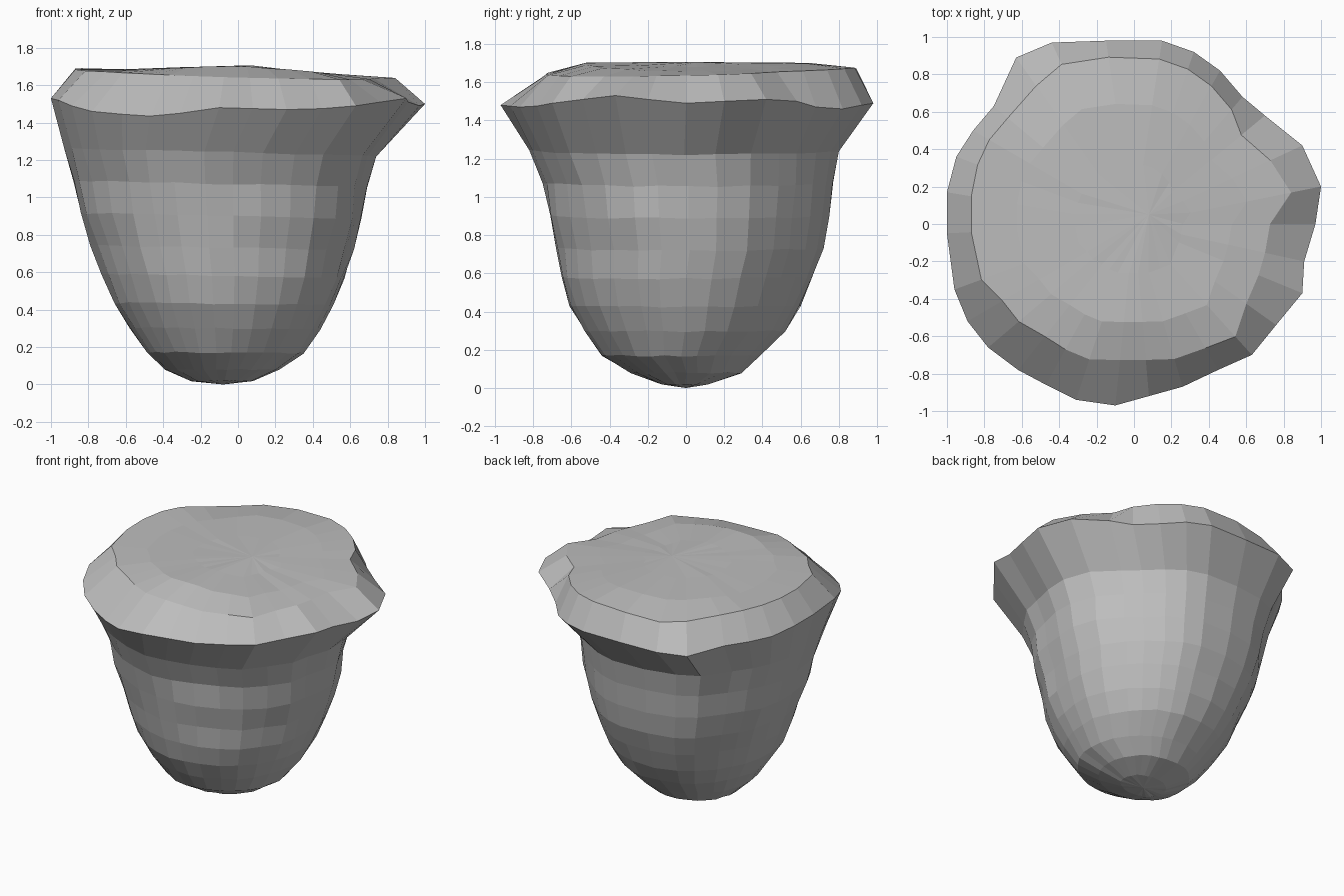
import bpy, random
from mathutils import Vector

random.seed(4)

# Rim outline seen from above, counter-clockwise
RIM = [(1.0, .20), (.90, .42), (.70, .58), (.58, .68), (.46, .82), (.32, .92),
       (.15, .98), (-.15, .98), (-.44, .97), (-.63, .89), (-.75, .63), (-.86, .50),
       (-.95, .36), (-1.0, .17), (-1.0, -.05), (-.96, -.35), (-.89, -.52), (-.78, -.66),
       (-.62, -.78), (-.47, -.86), (-.31, -.94), (-.10, -.97), (.08, -.92), (.26, -.87),
       (.45, -.78), (.63, -.70), (.76, -.54), (.90, -.37), (.91, -.20), (.97, 0)]
RIM_Z = [1.50, 1.51, 1.50, 1.47, 1.46, 1.48, 1.49, 1.49, 1.49, 1.48, 1.49, 1.50, 1.51,
         1.53, 1.53, 1.52, 1.49, 1.46, 1.445, 1.435, 1.45, 1.48, 1.475, 1.47, 1.475,
         1.49, 1.51, 1.53, 1.51, 1.49]
# How far the upper edge is drawn in from the rim, per point
INSET = [.84, .81, .82, .90, .90, .90, .90, .91, .88, .83, .90, .90, .88, .87, .87,
         .85, .79, .79, .77, .78, .77, .75, .79, .83, .85, .86, .79, .74, .77, .75]
# Body sections: z, xmin, xmax, ymin, ymax
RINGS = [(.02, -.25, .08, -.13, .12), (.08, -.39, .22, -.29, .29),
         (.17, -.49, .35, -.44, .39), (.30, -.58, .44, -.53, .52),
         (.43, -.66, .51, -.61, .60), (.58, -.73, .57, -.65, .66),
         (.73, -.79, .62, -.68, .72), (.90, -.84, .66, -.71, .75),
         (1.07, -.88, .69, -.75, .77), (1.24, -.93, .74, -.82, .80)]

verts = [(-.08, 0, 0)]
n = len(RIM)


def fit(value, values, lo, hi):
    a, b = min(values), max(values)
    return lo + (value - a) / (b - a) * (hi - lo)


# Rounded tapering body
for k, (z, x0, x1, y0, y1) in enumerate(RINGS):
    w = .5 * k / (len(RINGS) - 1)
    pts = [Vector(p).normalized().lerp(Vector(p), w) * random.uniform(.99, 1.01)
           for p in RIM]
    xs, ys = [p.x for p in pts], [p.y for p in pts]
    for p in pts:
        x, y = fit(p.x, xs, x0, x1), fit(p.y, ys, y0, y1)
        verts.append((x, y, z - .05 * w * x + random.uniform(-.004, .004)))

# Flared wavy rim
for (x, y), z in zip(RIM, RIM_Z):
    verts.append((x, y, z))

# Upper edge, lower at the back left, and gently domed top
for (x, y), s in zip(RIM, INSET):
    low = .05 * max(0, 1 - (Vector((x, y)) - Vector((-.55, .9))).length / .55)
    verts.append((x * s, y * s, 1.66 - .025 * x + .02 * y - low))
for f in (.72, .36):
    for (x, y), s in zip(RIM, INSET):
        verts.append((x * s * f, y * s * f,
                      1.705 - .07 * max(0, x * f) - .03 * max(0, -x * f)
                      + random.uniform(-.002, .002)))
verts.append((.08, .05, 1.705))

# Join the rings and close both ends
rows = (len(verts) - 2) // n
top = len(verts) - 1
faces = []
for i in range(n):
    j = (i + 1) % n
    faces.append((0, 1 + j, 1 + i))
    for r in range(rows - 1):
        a, b = 1 + r * n, 1 + (r + 1) * n
        faces.append((a + i, a + j, b + j, b + i))
    c = 1 + (rows - 1) * n
    faces.append((c + i, c + j, top))

mesh = bpy.data.meshes.new("rock_body")
mesh.from_pydata(verts, [], faces)
mesh.update()
body = bpy.data.objects.new("rock_body", mesh)
bpy.context.collection.objects.link(body)

# Single plain grey
grey = bpy.data.materials.new("stone grey")
grey.diffuse_color = (.51, .51, .51, 1)
mesh.materials.append(grey)
